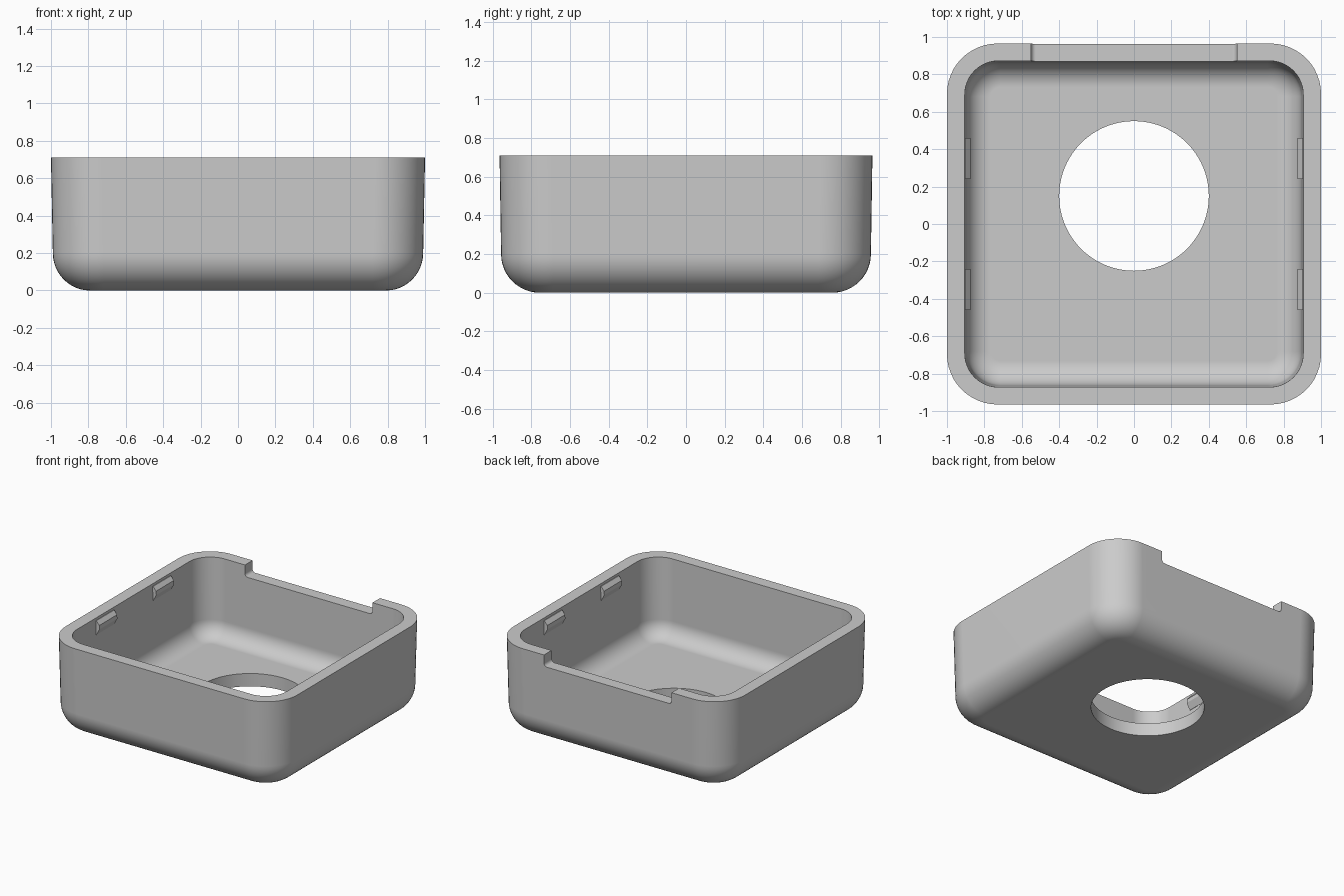
import bpy, bmesh
from math import pi, sin, cos

cube = bpy.data.objects.get("Cube")
if cube:
    bpy.data.objects.remove(cube, do_unlink=True)

grey = bpy.data.materials.new("plain grey")
grey.use_nodes = True
colour = (0.6, 0.6, 0.6, 1)
grey.diffuse_color = colour
grey.node_tree.nodes["Principled BSDF"].inputs["Base Color"].default_value = colour

HEIGHT, FLOOR = 0.71, 0.1
STEPS = 12


def make_object(name, bm):
    bmesh.ops.recalc_face_normals(bm, faces=bm.faces[:])
    mesh = bpy.data.meshes.new(name)
    bm.to_mesh(mesh)
    bm.free()
    obj = bpy.data.objects.new(name, mesh)
    bpy.context.collection.objects.link(obj)
    mesh.materials.append(grey)
    return obj


def ring(bm, hx, hy, r, z):
    """Rounded rectangle of vertices."""
    verts = []
    for quarter, (sx, sy) in enumerate([(1, 1), (-1, 1), (-1, -1), (1, -1)]):
        for i in range(STEPS + 1):
            a = (quarter + i / STEPS) * pi / 2
            verts.append(bm.verts.new((sx * (hx - r) + r * cos(a),
                                       sy * (hy - r) + r * sin(a), z)))
    return verts


def loft(bm, rings):
    for a, b in zip(rings, rings[1:]):
        n = len(a)
        for i in range(n):
            j = (i + 1) % n
            bm.faces.new((a[i], a[j], b[j], b[i]))


def fillet_rings(bm, hx, hy, corner, fillet, z0):
    """Rings rising from a flat base through a rounded bottom edge."""
    rings = []
    for i in range(STEPS + 1):
        a = i / STEPS * pi / 2
        d = fillet * (1 - sin(a))
        rings.append(ring(bm, hx - d, hy - d, corner - d, z0 + fillet * (1 - cos(a))))
    return rings


def extrude_profile(bm, points, axis, start, end):
    """Prism from 2D points, drawn in the two axes other than the given one."""
    def place(p, t):
        co = list(p)
        co.insert(axis, t)
        return bm.verts.new(co)
    lo = [place(p, start) for p in points]
    hi = [place(p, end) for p in points]
    bm.faces.new(lo)
    bm.faces.new(hi)
    loft(bm, [lo, hi])


# Tray: outer wall, rim, inner wall and floor in one loft
bm = bmesh.new()
outer = fillet_rings(bm, 0.99, 0.957, 0.27, 0.2, 0)
outer.append(ring(bm, 1, 0.965, 0.27, HEIGHT))
inner = fillet_rings(bm, 0.895, 0.862, 0.18, 0.13, FLOOR)
inner.append(ring(bm, 0.905, 0.872, 0.18, HEIGHT))
loft(bm, outer + inner[::-1])
bm.faces.new(outer[0])
bm.faces.new(inner[0])
tray = make_object("tray", bm)

# Round opening in the floor
bm = bmesh.new()
circle = [(0.4 * cos(i * pi / 48), 0.15 + 0.4 * sin(i * pi / 48)) for i in range(96)]
extrude_profile(bm, circle, 2, -0.1, 0.3)
hole_cutter = make_object("hole_cutter", bm)

# Notch in the back rim with softened lower corners
bm = bmesh.new()
w, z, r = 0.55, HEIGHT - 0.09, 0.025
right = [(w - r + r * sin(i * pi / 8), z + r - r * cos(i * pi / 8)) for i in range(5)]
right.append((w, 1))
extrude_profile(bm, right + [(-x, h) for x, h in right[::-1]], 1, 0.8, 1.1)
notch_cutter = make_object("notch_cutter", bm)

for cutter in (hole_cutter, notch_cutter):
    cutter.hide_render = True
    mod = tray.modifiers.new("cut", 'BOOLEAN')
    mod.operation = 'DIFFERENCE'
    mod.solver = 'EXACT'
    mod.object = cutter
    bpy.context.view_layer.objects.active = tray
    bpy.ops.object.modifier_apply(modifier=mod.name)
    bpy.data.objects.remove(cutter, do_unlink=True)

# Snap clips on the inner side walls
for side, side_name in ((1, "left"), (-1, "right")):
    for y, end_name in ((-0.35, "front"), (0.35, "back")):
        bm = bmesh.new()
        profile = [(0.92, 0.69), (0.9, 0.69), (0.875, 0.66), (0.873, 0.63),
                   (0.9, 0.58), (0.92, 0.58)]
        extrude_profile(bm, [(side * x, h) for x, h in profile], 1, y - 0.11, y + 0.11)
        make_object(f"{end_name}_{side_name}_clip", bm)

# Smooth the rounded walls, keeping the rim and cut edges crisp
bpy.ops.object.select_all(action='DESELECT')
tray.select_set(True)
bpy.context.view_layer.objects.active = tray
bpy.ops.object.shade_smooth_by_angle(angle=pi / 6)
weighted = tray.modifiers.new("weighted normals", 'WEIGHTED_NORMAL')
weighted.keep_sharp = True
